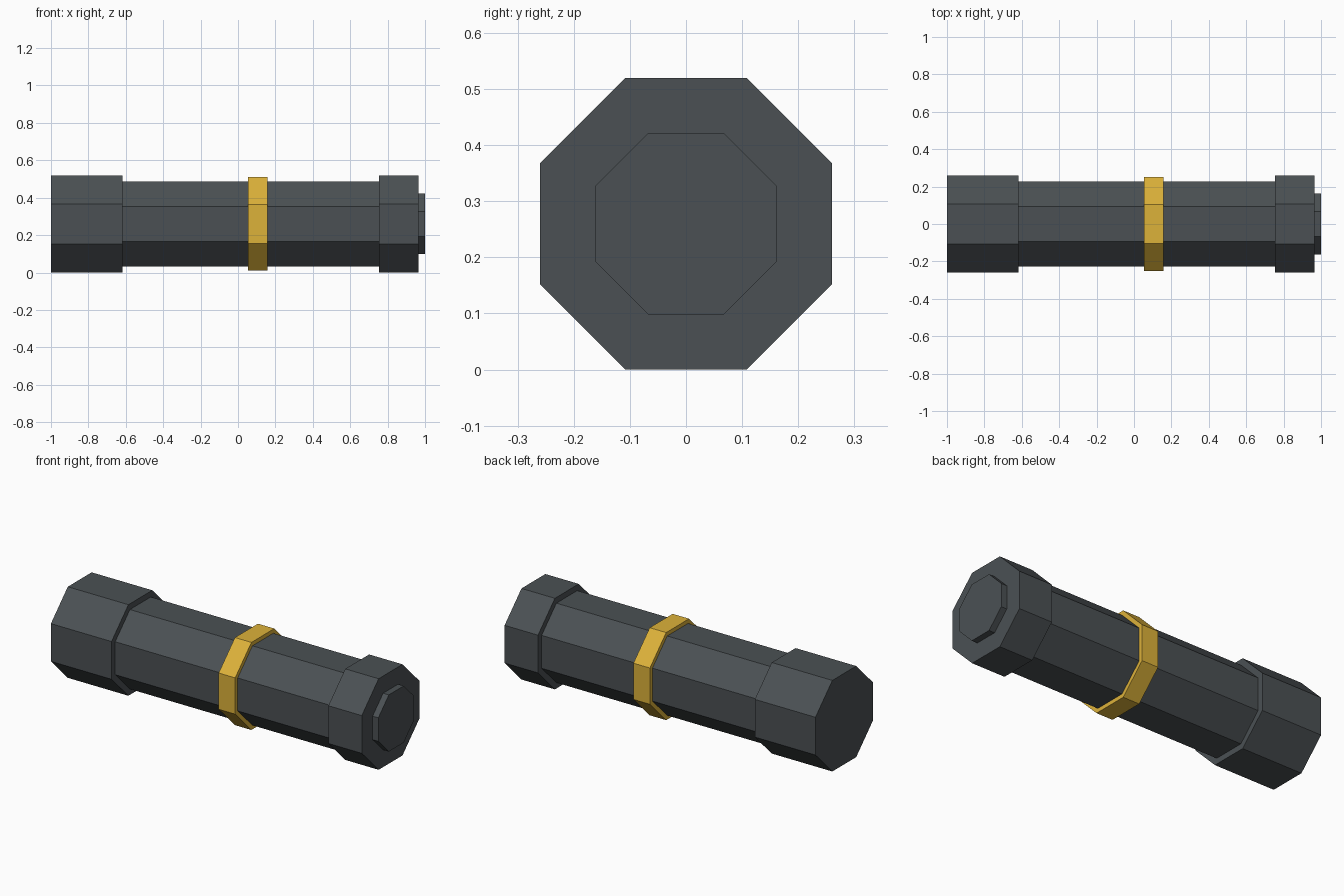
import bpy
import bmesh
from math import pi, cos
from mathutils import Matrix

old = bpy.data.objects.get("Cube")
if old:
    bpy.data.objects.remove(old, do_unlink=True)

SIDES = 8
AXIS_HEIGHT = 0.26


def make_material(name, rgb):
    mat = bpy.data.materials.new(name)
    mat.use_nodes = True
    mat.diffuse_color = (*rgb, 1)
    mat.node_tree.nodes["Principled BSDF"].inputs["Base Color"].default_value = (*rgb, 1)
    return mat


def octagon_prism(name, x0, x1, apothem, mat):
    """Flat-topped octagonal prism lying along x."""
    bm = bmesh.new()
    radius = apothem / cos(pi / SIDES)
    bmesh.ops.create_cone(bm, cap_ends=True, segments=SIDES, radius1=radius,
                          radius2=radius, depth=x1 - x0)
    turn = Matrix.Rotation(pi / 2, 4, 'Y') @ Matrix.Rotation(pi / SIDES, 4, 'Z')
    place = Matrix.Translation(((x0 + x1) / 2, 0, AXIS_HEIGHT))
    bm.transform(place @ turn)
    mesh = bpy.data.meshes.new(name)
    bm.to_mesh(mesh)
    bm.free()
    mesh.materials.append(mat)
    obj = bpy.data.objects.new(name, mesh)
    bpy.context.collection.objects.link(obj)
    return obj


charcoal = make_material("charcoal", (0.070, 0.081, 0.088))
gold = make_material("gold", (0.72, 0.445, 0.042))

# Barrel with a long cap at one end and a short cap with a button at the other
octagon_prism("barrel", -0.617, 0.753, 0.227, charcoal)
octagon_prism("long_end_cap", -1.0, -0.617, 0.26, charcoal)
octagon_prism("short_end_cap", 0.753, 0.964, 0.26, charcoal)
octagon_prism("end_button", 0.964, 1.0, 0.162, charcoal)

# Coloured band around the barrel
octagon_prism("gold_band", 0.053, 0.157, 0.25, gold)
